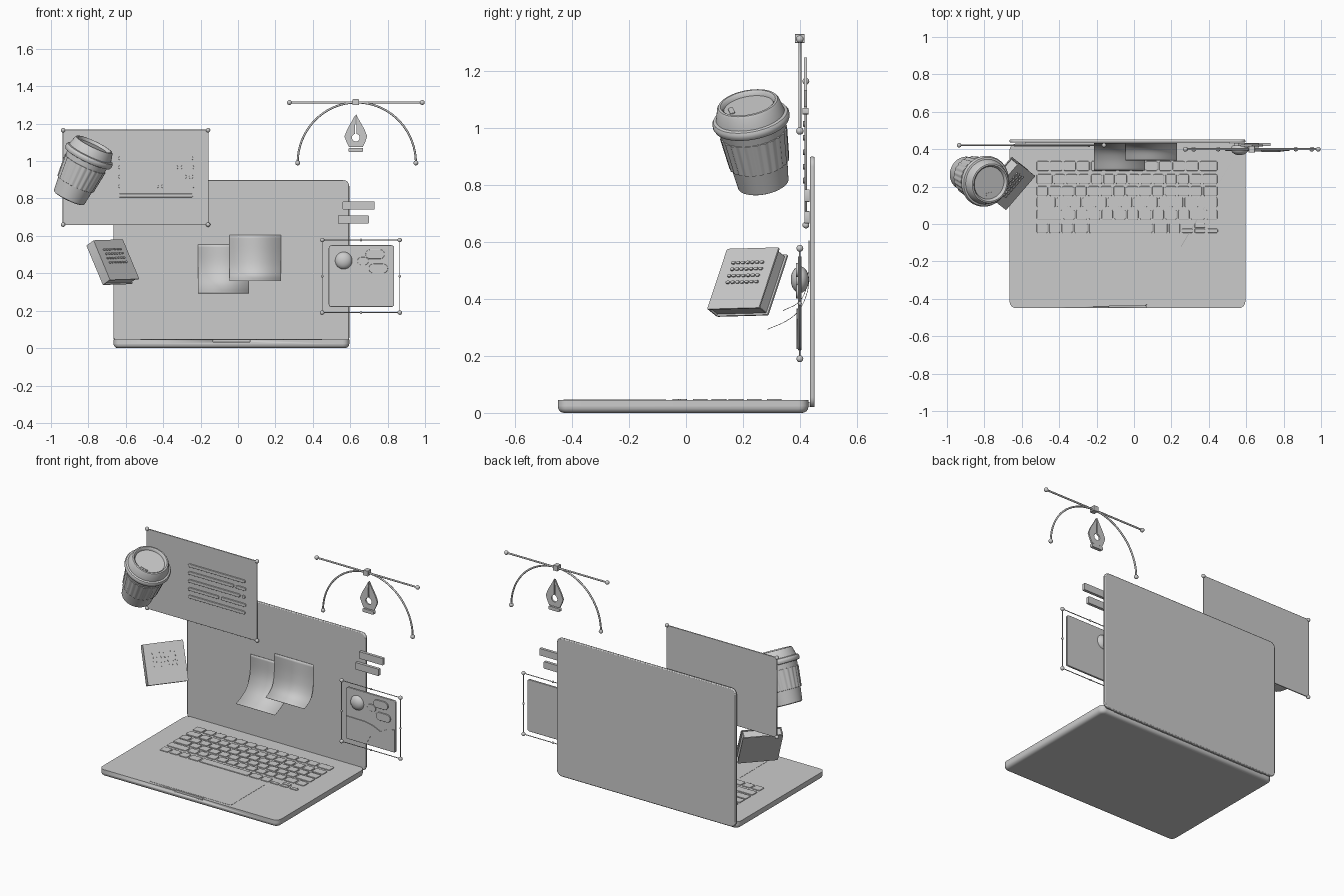
import bpy, bmesh
from math import pi, sin, cos
from mathutils import Matrix, Vector

if "Cube" in bpy.data.objects:
    bpy.data.objects.remove(bpy.data.objects["Cube"])

FRONT = Matrix.Rotation(pi / 2, 4, 'X')   # local (x, y, z) -> world (x, -z, y)

def rrect(cx, cy, w, h, r, n=6):
    r = min(r, w / 2 - 1e-4, h / 2 - 1e-4)
    out = []
    for k, (sx, sy) in enumerate([(1, 1), (-1, 1), (-1, -1), (1, -1)]):
        for i in range(n + 1):
            a = pi / 2 * (k + i / n)
            out.append((cx + sx * (w / 2 - r) + r * cos(a), cy + sy * (h / 2 - r) + r * sin(a)))
    return out

def finish(name, bm, M=Matrix(), bevel=0):
    bmesh.ops.recalc_face_normals(bm, faces=bm.faces)
    me = bpy.data.meshes.new(name)
    bm.to_mesh(me)
    bm.free()
    ob = bpy.data.objects.new(name, me)
    bpy.context.collection.objects.link(ob)
    ob.matrix_world = M
    if bevel:
        m = ob.modifiers.new("bevel", 'BEVEL')
        m.width, m.segments, m.limit_method = bevel, 2, 'ANGLE'
    bpy.ops.object.select_all(action='DESELECT')
    ob.select_set(True)
    bpy.context.view_layer.objects.active = ob
    bpy.ops.object.shade_smooth_by_angle(angle=0.6)
    return ob

def prisms(name, items, M=Matrix(), bevel=0):
    """items: (outline, z0, z1)"""
    bm = bmesh.new()
    for pts, z0, z1 in items:
        lo = [bm.verts.new((x, y, z0)) for x, y in pts]
        hi = [bm.verts.new((x, y, z1)) for x, y in pts]
        bm.faces.new(lo[::-1])
        bm.faces.new(hi)
        for i in range(len(pts)):
            j = (i + 1) % len(pts)
            bm.faces.new((lo[i], lo[j], hi[j], hi[i]))
    return finish(name, bm, M, bevel)

def lathe(name, prof, M, n=64, flute=0):
    bm = bmesh.new()
    rings = []
    for r, z in prof:
        rings.append([bm.verts.new(((r + flute * (i // 2 % 2)) * cos(2 * pi * i / n),
                                    (r + flute * (i // 2 % 2)) * sin(2 * pi * i / n), z)) for i in range(n)])
    for a, b in zip(rings, rings[1:]):
        for i in range(n):
            j = (i + 1) % n
            bm.faces.new((a[i], a[j], b[j], b[i]))
    bm.faces.new(rings[0][::-1])
    bm.faces.new(rings[-1])
    return finish(name, bm, M)

def balls(name, centres, r, squash=1):
    bm = bmesh.new()
    for c in centres:
        bmesh.ops.create_uvsphere(bm, u_segments=24, v_segments=14, radius=r,
                                  matrix=Matrix.Translation(c) @ Matrix.Diagonal((1, squash, 1, 1)))
    return finish(name, bm)

def tube(name, pts, r, closed=False):
    cu = bpy.data.curves.new(name, 'CURVE')
    cu.dimensions, cu.bevel_depth, cu.bevel_resolution, cu.use_fill_caps = '3D', r, 2, True
    sp = cu.splines.new('POLY')
    sp.points.add(len(pts) - 1)
    for p, q in zip(sp.points, pts):
        p.co = (*q, 1)
    sp.use_cyclic_u = closed
    ob = bpy.data.objects.new(name, cu)
    bpy.context.collection.objects.link(ob)
    return ob

# laptop base: rounded slab, soft underside, finger notch
CX = -0.035
base = prisms("laptop_base", [(rrect(CX, -0.01, 1.26, 0.88, 0.035), 0, 0.045)])
bm = bmesh.new()
bm.from_mesh(base.data)
low = [e for e in bm.edges if all(v.co.z < 0.001 for v in e.verts)]
bmesh.ops.bevel(bm, geom=low, offset=0.022, segments=5, profile=0.5, affect='EDGES')
bm.to_mesh(base.data)
bm.free()
base.data.shade_smooth()
bpy.context.view_layer.objects.active = base
base.select_set(True)
bpy.ops.object.shade_smooth_by_angle(angle=0.6)
cutter = prisms("notch_cutter", [(rrect(CX, -0.45, 0.2, 0.024, 0.006), 0.032, 0.06)])
cutter.hide_render = True
cutter.hide_viewport = True
cut = base.modifiers.new("notch", 'BOOLEAN')
cut.object, cut.operation, cut.solver = cutter, 'DIFFERENCE', 'EXACT'
prisms("trackpad", [(rrect(-0.037, -0.25, 0.575, 0.36, 0.014), 0.04, 0.0462)])

# keyboard: rows of key widths
keys = []
rows = [(0.31, [1] * 12 + [1.4]), (0.24, [1.4] + [1] * 12 + [1.3]), (0.176, [1] * 13 + [1.2]),
        (0.116, [1.6] + [1] * 11 + [1.7]), (0.05, [2.1] + [1] * 10 + [1.2, 1]),
        (-0.022, [1, 1, 1, 1.2, 5.2, 1.2, 1])]
for y, ws in rows:
    x0, x1 = -0.525, 0.45 if y > 0 else 0.25
    u, x = (x1 - x0) / sum(ws), x0
    for w in ws:
        keys.append((rrect(x + w * u / 2, y, w * u - 0.009, 0.052, 0.007, 3), 0.04, 0.0495))
        x += w * u
for x, y, w in [(0.285, -0.036, 0.056), (0.352, -0.036, 0.056), (0.352, -0.009, 0.056), (0.42, -0.036, 0.056)]:
    keys.append((rrect(x, y, w, 0.023, 0.006, 3), 0.04, 0.0495))
prisms("keys", keys, bevel=0.0015)

# screen and hinge
prisms("screen_lid", [(rrect(CX, 0.46, 1.26, 0.88, 0.035), -0.452, -0.435)], FRONT, 0.005)
tube("hinge", [(-0.58, 0.432, 0.03), (0.51, 0.432, 0.03)], 0.008)

# text panel with selection frame
def frame(name, x0, x1, z0, z1, y, r):
    c = [(x0, y, z0), (x1, y, z0), (x1, y, z1), (x0, y, z1)]
    tube(name + "_outline", c, r, True)
    balls(name + "_corner_handles", c, 0.012)
    return c

prisms("text_panel", [(rrect(-0.5475, 0.9125, 0.775, 0.505, 0.002, 1), -0.424, -0.418)], FRONT)
frame("text_panel", -0.935, -0.16, 0.66, 1.165, 0.421, 0.004)
bars = [(1.015, -0.64, -0.24), (0.967, -0.64, -0.32), (0.967, -0.305, -0.235), (0.916, -0.64, -0.275),
        (0.916, -0.262, -0.24), (0.865, -0.64, -0.425), (0.865, -0.41, -0.235), (0.816, -0.64, -0.24)]
prisms("text_bars", [(rrect((a + b) / 2, z, b - a, 0.02, 0.01), -0.42, -0.411) for z, a, b in bars], FRONT, 0.003)

# side tabs beside the screen
prisms("side_tabs", [(rrect(0.645, 0.763, 0.17, 0.044, 0.004, 2), -0.434, -0.416),
                     (rrect(0.617, 0.687, 0.165, 0.044, 0.004, 2), -0.434, -0.416)], FRONT)

# picture card: sun, clouds, hills, selection frame with midpoint handles
prisms("picture_card", [(rrect(0.66, 0.385, 0.35, 0.33, 0.015), -0.406, -0.394)], FRONT, 0.002)
prisms("picture_clouds", [(rrect(x, z, w, h, h / 2), -0.4, -0.386 - 0.001 * i) for i, (x, z, w, h) in
       enumerate([(0.733, 0.502, 0.102, 0.05), (0.75, 0.426, 0.102, 0.05), (0.668, 0.465, 0.06, 0.042)])], FRONT, 0.003)
valley = [(0.63, 0.225), (0.66, 0.28), (0.73, 0.33)]
prisms("picture_hills", [([(0.49, 0.225)] + valley + [(0.68, 0.353), (0.62, 0.365), (0.49, 0.367)], -0.4, -0.389),
                         (valley + [(0.78, 0.357), (0.83, 0.367), (0.83, 0.225)], -0.4, -0.391)], FRONT)
balls("picture_sun", [(0.565, 0.4, 0.468)], 0.047, 0.68)
c = frame("picture", 0.45, 0.865, 0.19, 0.578, 0.4, 0.003)
balls("picture_mid_handles", [(Vector(c[i]) + Vector(c[i - 1])) / 2 for i in range(4)], 0.007)

# vector arc with handle bar, end dots and anchor cube
tube("vector_arc", [(0.635 - 0.316 * cos(pi * i / 48), 0.4, 0.99 + 0.323 * sin(pi * i / 48)) for i in range(49)], 0.0055)
tube("vector_handle_bar", [(0.275, 0.4, 1.313), (0.985, 0.4, 1.313)], 0.0055)
balls("vector_end_dots", [(0.319, 0.4, 0.99), (0.951, 0.4, 0.99), (0.275, 0.4, 1.313), (0.985, 0.4, 1.313)], 0.013)
prisms("vector_anchor", [(rrect(0.63, 1.315, 0.033, 0.033, 0.002, 1), -0.417, -0.383)], FRONT)

# pen nib: half outline mirrored, with slit and breather hole, plus collar
half = [(0.002, 1.249), (0.02, 1.215), (0.045, 1.172), (0.061, 1.132), (0.05, 1.102), (0.037, 1.075)]
hole = [(0.021 * sin(a), 1.125 + 0.021 * cos(a)) for a in [0.2 + (pi - 0.2) * i / 9 for i in range(10)]]
outer = half + [(-x, z) for x, z in half[::-1]]
inner = [(-x, z) for x, z in hole[:-1]] + hole[::-1]
M_nib = Matrix.Translation((0.63, 0, 0)) @ FRONT
prisms("pen_nib", [(outer + inner, -0.425, -0.415)], M_nib)
prisms("pen_collar", [(rrect(0, 1.06, 0.078, 0.022, 0.006), -0.43, -0.41)], M_nib)

# two curling notes on the screen
def note(name, x0, x1, path):
    cu = bpy.data.curves.new("path", 'CURVE')
    P = [Vector(p) for p in path]
    P = [P[0] * 2 - P[1]] + P + [P[-1] * 2 - P[-2]]
    pts = []
    for i in range(1, len(P) - 2):
        a, b, c, d = P[i - 1:i + 3]
        for t in [k / 6 for k in range(6)]:
            pts.append(0.5 * (2 * b + (c - a) * t + (2 * a - 5 * b + 4 * c - d) * t * t + (3 * b - a - 3 * c + d) * t ** 3))
    pts.append(P[-2])
    bpy.data.curves.remove(cu)
    bm = bmesh.new()
    cols = [[bm.verts.new((x, p.x, p.y)) for x in (x0, x1)] for p in pts]
    for a, b in zip(cols, cols[1:]):
        bm.faces.new((a[0], a[1], b[1], b[0]))
    ob = finish(name, bm)
    m = ob.modifiers.new("paper", 'SOLIDIFY')
    m.thickness, m.offset = 0.002, 0

note("note_right", -0.045, 0.23, [(0.432, 0.605), (0.431, 0.5), (0.42, 0.43), (0.393, 0.386), (0.34, 0.359)])
note("note_left", -0.215, 0.06, [(0.433, 0.555), (0.432, 0.46), (0.418, 0.4), (0.39, 0.352), (0.347, 0.32), (0.287, 0.294)])

# tilted takeaway cup
foot, top = Vector((-0.905, 0.272, 0.802)), Vector((-0.768, 0.217, 1.09))
M = Matrix.Translation(foot) @ (top - foot).to_track_quat('Z', 'Y').to_matrix().to_4x4()
lathe("cup_body", [(0.083, 0), (0.09, 0.004), (0.12, 0.25)], M)
lathe("cup_sleeve", [(0.1, 0.085), (0.103, 0.086), (0.116, 0.207), (0.112, 0.208)], M, 96, 0.004)
lathe("cup_lid", [(0.125, 0.238), (0.132, 0.24), (0.137, 0.25), (0.137, 0.262), (0.132, 0.27), (0.122, 0.273),
                  (0.111, 0.315), (0.106, 0.322), (0.098, 0.323), (0.092, 0.318), (0.088, 0.306)], M)
side = (M.to_3x3().inverted() @ Vector((0.2, -1, 0)))
R = Matrix.Rotation(Vector((side.x, side.y)).angle_signed(Vector((0, 1))), 4, 'Z')
prisms("cup_sip_opening", [(rrect(0, 0.062, 0.05, 0.018, 0.009), 0.3, 0.309)], M @ R)

# notebook: covers, page block, spine and dotted lines
u, v = Vector((0.155, 0.18, 0.005)).normalized(), Vector((-0.085, 0.075, 0.213)).normalized()
n = u.cross(v)
v = n.cross(u)
N = Matrix((u, v, n)).transposed().to_4x4()
N.translation = Vector((-0.65, 0.2, 0.473))
S = 0.24
prisms("notebook_covers", [(rrect(0, 0, S, S, 0.006, 3), -0.006, 0),
                           (rrect(0, 0, S, S, 0.006, 3), -0.058, -0.052)], N)
prisms("notebook_pages", [(rrect(-0.002, 0, S - 0.014, S - 0.014, 0.002, 1), -0.053, -0.005)], N)
prisms("notebook_spine", [(rrect(-0.117, 0, 0.006, S, 0.002, 2), -0.056, -0.002)], N)
prisms("notebook_dots", [(rrect(-0.066 + 0.022 * i + 0.004 * (j % 2), 0.062 - 0.026 * j, 0.017, 0.01, 0.005, 3), -0.001, 0.005)
                         for j in range(4) for i in range(7)], N)
